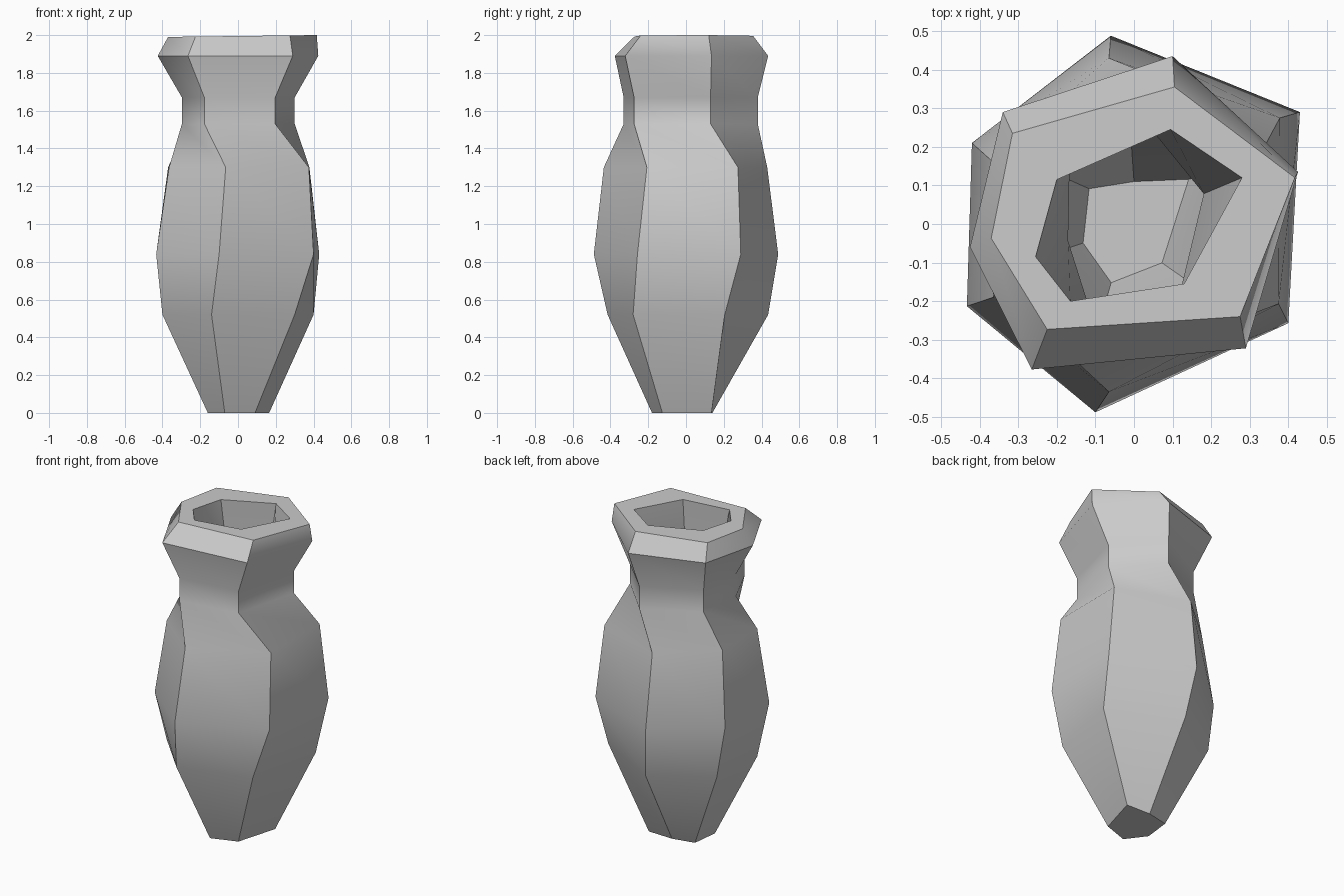
import bpy, bmesh, math
from mathutils import Vector

if "Cube" in bpy.data.objects:
    bpy.data.objects.remove(bpy.data.objects["Cube"])

# Irregular six-sided cross-sections (x, y), clockwise from the back corner
BASE = [(0, .14), (.165, .135), (.09, -.125), (-.07, -.18), (-.16, -.06), (-.14, .11)]
LOW = [(-.02, .435), (.40, .205), (.30, -.28), (-.14, -.415), (-.40, -.14), (-.37, .22)]
BELLY = [(-.06, .488), (.43, .29), (.40, -.257), (-.10, -.488), (-.433, -.213), (-.42, .21)]
SHOULDER = [(-.065, .43), (.378, .275), (.375, -.207), (-.065, -.435), (-.365, -.19), (-.37, .165)]
NECK = [(.06, .38), (.30, .13), (.197, -.275), (-.178, -.33), (-.297, -.075), (-.27, .21)]
FLARE = [(.10, .435), (.425, .135), (.29, -.322), (-.265, -.377), (-.425, -.06), (-.34, .29)]
RIM = [(.105, .355), (.417, .12), (.275, -.24), (-.225, -.273), (-.37, -.037), (-.315, .235)]
MOUTH = [(.095, .245), (.28, .12), (.13, -.155), (-.165, -.20), (-.255, -.085), (-.20, .115)]


def inset(ring, t):
    """Pull every corner of a section towards the axis by t."""
    out = []
    for p in ring:
        v = Vector(p)
        out.append(tuple(v * (1 - t / v.length)))
    return out


# Outside wall going up, then inside wall going down
sections = [
    (BASE, 0), (LOW, .52), (BELLY, .84), (SHOULDER, 1.30), (NECK, 1.53),
    (NECK, 1.67), (FLARE, 1.89), (RIM, 1.995), (MOUTH, 1.995),
    (inset(NECK, .13), 1.65), (inset(NECK, .13), 1.53),
    (inset(SHOULDER, .12), 1.28), (inset(BELLY, .12), .84),
    (inset(LOW, .12), .54), (inset(BASE, .03), .12),
]

bm = bmesh.new()
rings = [[bm.verts.new((x, y, z)) for x, y in ring] for ring, z in sections]
# The lip rises very slightly towards the right
for ring in rings[7:9]:
    for v in ring:
        v.co.z += .005 * max(-1, min(1, v.co.x / .4))
for lower, upper in zip(rings, rings[1:]):
    for i in range(6):
        j = (i + 1) % 6
        bm.faces.new((lower[i], lower[j], upper[j], upper[i]))
# Closed underside and inner floor
bm.faces.new(rings[0])
bm.faces.new(rings[-1])
bmesh.ops.recalc_face_normals(bm, faces=bm.faces)

mesh = bpy.data.meshes.new("vase")
bm.to_mesh(mesh)
bm.free()
vase = bpy.data.objects.new("vase", mesh)
bpy.context.collection.objects.link(vase)
bpy.context.view_layer.objects.active = vase
vase.select_set(True)
bpy.ops.object.shade_smooth_by_angle(angle=math.radians(40))
